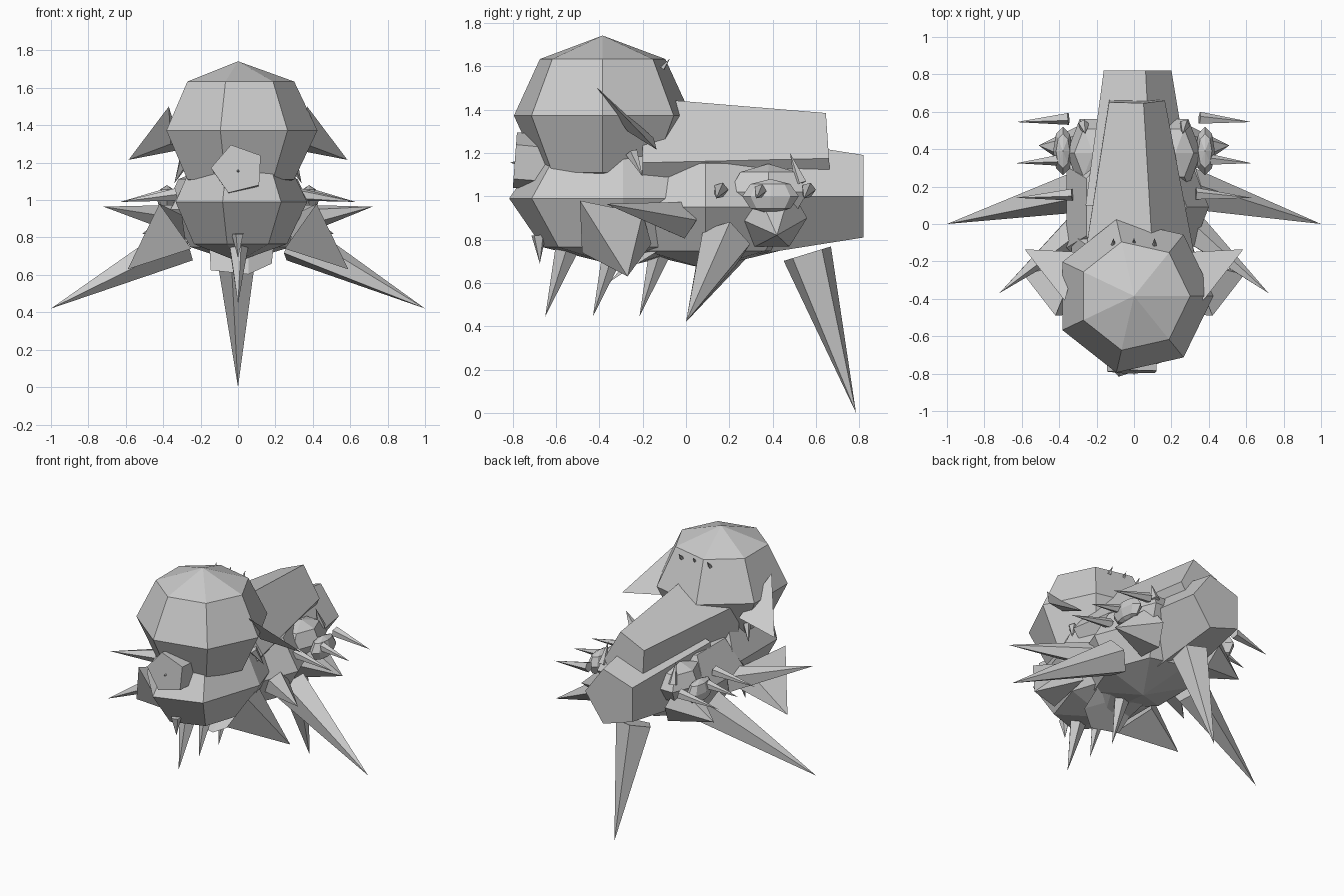
import bpy, bmesh, math
from mathutils import Vector, Matrix

if "Cube" in bpy.data.objects:
    bpy.data.objects.remove(bpy.data.objects["Cube"])


def finish(name, bm):
    bmesh.ops.recalc_face_normals(bm, faces=bm.faces)
    me = bpy.data.meshes.new(name)
    bm.to_mesh(me)
    bm.free()
    ob = bpy.data.objects.new(name, me)
    bpy.context.collection.objects.link(ob)
    return ob


def ball(name, loc, radii, segs=7, rings=4):
    bm = bmesh.new()
    bmesh.ops.create_uvsphere(bm, u_segments=segs, v_segments=rings, radius=1)
    # first meridian is turned to face +x
    v = max(bm.verts, key=lambda p: p.co.x)
    turn = -math.atan2(v.co.y, v.co.x)
    bm.transform(Matrix.Translation(loc) @ Matrix.Diagonal((*radii, 1)) @ Matrix.Rotation(turn, 4, 'Z'))
    return finish(name, bm)


def loft(name, rings, tip=None):
    bm = bmesh.new()
    rows = [[bm.verts.new(p) for p in r] for r in rings]
    n = len(rows[0])
    for a, b in zip(rows, rows[1:]):
        for i in range(n):
            bm.faces.new((a[i], a[(i + 1) % n], b[(i + 1) % n], b[i]))
    bm.faces.new(rows[0])
    if tip is None:
        bm.faces.new(rows[-1])
    else:
        t = bm.verts.new(tip)
        for i in range(n):
            bm.faces.new((rows[-1][i], rows[-1][(i + 1) % n], t))
    return finish(name, bm)


def spike(name, base, tip, r, sides=5):
    base, tip = Vector(base), Vector(tip)
    q = (tip - base).to_track_quat('Z', 'Y')
    ring = [base + q @ Vector((r * math.cos(2 * math.pi * i / sides),
                               r * math.sin(2 * math.pi * i / sides), 0)) for i in range(sides)]
    return loft(name, [ring], tip)


def pentagon(y, cz, rx, rz, turn=0, lean=0):
    out = []
    for i in range(5):
        a = math.radians(turn + 72 * i)
        out.append((rx * math.cos(a), y + lean * math.sin(a), cz + rz * math.sin(a)))
    return out


def flip(p, s):
    return (p[0] * s, p[1], p[2])


# head, chest and thorax
ball("head", (0, -0.385, 1.372), (0.425, 0.42, 0.37))
ball("chest", (0, -0.29, 0.99), (0.37, 0.54, 0.318))
ball("thorax", (0, 0.09, 0.95), (0.40, 0.50, 0.285))

# tapered five-sided back pieces
loft("upper_back", [pentagon(-0.2, 1.155, 0.33, 0.315), pentagon(0.66, 1.175, 0.165, 0.22, 0, -0.015)])
loft("tail_block", [pentagon(0.1, 1.0, 0.32, 0.32), pentagon(0.82, 1.0, 0.2, 0.2)])

# snout
loft("snout", [pentagon(-0.5, 1.14, 0.13, 0.13, 33), pentagon(-0.79, 1.165, 0.145, 0.135, 33, 0.01)])
spike("snout_tip", (0, -0.785, 1.155), (0, -0.81, 1.155), 0.01)

# belly lobe
loft("belly_lobe", [[(0.2 * math.cos(a), 0.02 + 0.08 * math.sin(a), 0.84 - 0.1 * math.sin(a)) for a in
                     [math.radians(72 * i) for i in range(5)]],
                    [(0.18 * math.cos(a), -0.27 + 0.09 * math.sin(a), 0.66 + 0.06 * math.sin(a)) for a in
                     [math.radians(72 * i) for i in range(5)]]])

# rear leg and belly claws on the centre line
spike("rear_leg", (0, 0.56, 0.735), (0, 0.785, 0), 0.12)
for i, y in enumerate((-0.65, -0.43, -0.215)):
    spike(f"belly_claw_{i + 1}", (0, y + 0.11, 0.79), (0, y, 0.445), 0.062)
spike("chin_claw", (0, -0.68, 0.82), (0, -0.675, 0.69), 0.035)

# head bristles
for i, x in enumerate((-0.11, 0, 0.11)):
    spike(f"head_bristle_{i + 1}", (x, -0.11, 1.59), (x, -0.075, 1.635), 0.013)

# paired parts
for s, side in ((1, "right"), (-1, "left")):
    def sp(name, base, tip, r, sides=5):
        spike(f"{side}_{name}", flip(base, s), flip(tip, s), r, sides)

    sp("side_leg", (0.3, 0.18, 0.78), (1.0, 0, 0.42), 0.12)
    sp("arm", (0.30, -0.02, 0.89), (0.72, -0.37, 0.965), 0.09)
    # ear fin and jaw fin as thin pyramids
    loft(f"{side}_ear_fin", [[flip(p, s) for p in
         ((0.37, -0.41, 1.5), (0.30, -0.15, 1.27), (0.36, -0.27, 1.30))]], flip((0.585, -0.135, 1.215), s))
    loft(f"{side}_jaw_fin", [[flip(p, s) for p in
         ((0.42, -0.49, 0.98), (0.25, -0.48, 0.74), (0.28, -0.16, 0.78), (0.3, -0.2, 0.92))]],
         flip((0.59, -0.27, 0.63), s))
    sp("cheek_spine", (0.29, -0.25, 1.2), (0.34, -0.2, 1.09), 0.03)
    # flank pod with its spines
    ball(f"{side}_flank", (s * 0.22, 0.38, 1.02), (0.14, 0.21, 0.13), 6)
    ball(f"{side}_pod", (s * 0.38, 0.39, 1.0), (0.052, 0.13, 0.08), 8)
    for i, (y, x) in enumerate(((0.565, 0.35), (0.345, 0.38), (0.16, 0.33))):
        sp(f"pod_spine_{i + 1}", (x, y, 1.03), (0.63, y - 0.02, 0.99), 0.035)
    sp("flank_cone", (0.24, 0.4, 0.9), (0.51, 0.42, 0.82), 0.16, 6)
    sp("back_horn", (0.27, 0.53, 1.06), (0.26, 0.48, 1.2), 0.03)
